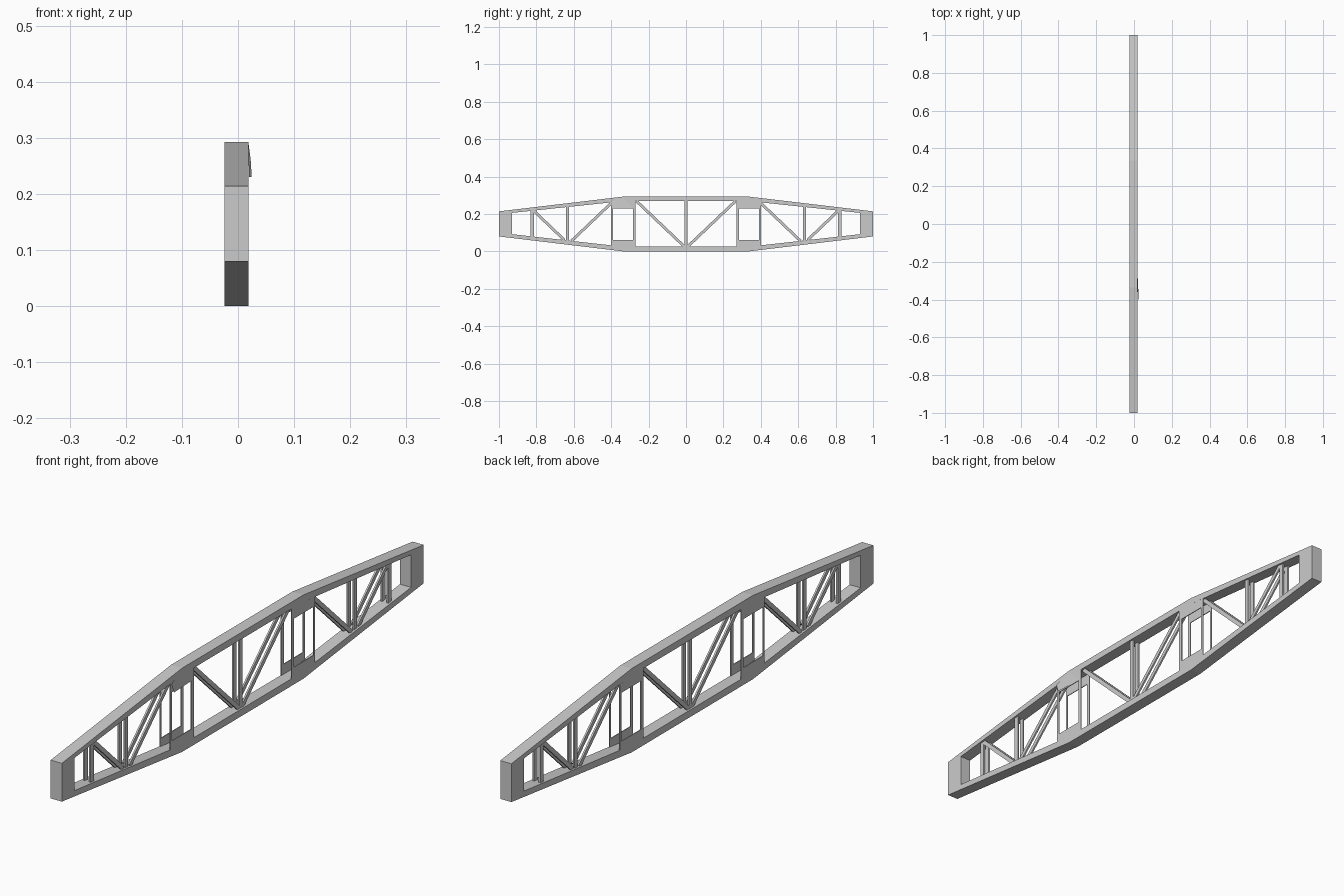
import bpy, bmesh
from mathutils import Vector

if "Cube" in bpy.data.objects:
    bpy.data.objects.remove(bpy.data.objects["Cube"])

X0, X1 = -0.0245, 0.0185          # side faces of the truss
XM = (X0 + X1) / 2


def finish(name, bm):
    bmesh.ops.recalc_face_normals(bm, faces=bm.faces)
    me = bpy.data.meshes.new(name)
    bm.to_mesh(me)
    bm.free()
    ob = bpy.data.objects.new(name, me)
    bpy.context.collection.objects.link(ob)
    return ob


def prism(name, pts, x0, x1):
    """Extrude a (y, z) polygon from x0 to x1."""
    bm = bmesh.new()
    a = [bm.verts.new((x0, y, z)) for y, z in pts]
    b = [bm.verts.new((x1, y, z)) for y, z in pts]
    bm.faces.new(a)
    bm.faces.new(b)
    for i in range(len(pts)):
        j = (i + 1) % len(pts)
        bm.faces.new((a[i], a[j], b[j], b[i]))
    return finish(name, bm)


def ring(name, outer, inner, x0, x1):
    """Extrude the band between two matching (y, z) loops."""
    bm = bmesh.new()
    loops = [[bm.verts.new((x, y, z)) for y, z in lp]
             for x, lp in ((x0, outer), (x1, outer), (x1, inner), (x0, inner))]
    n = len(outer)
    for k in range(4):
        p, q = loops[k], loops[(k + 1) % 4]
        for i in range(n):
            j = (i + 1) % n
            bm.faces.new((p[i], p[j], q[j], q[i]))
    return finish(name, bm)


def outline(end, knee, e_lo, e_hi, k_lo, k_hi):
    return [(-end, e_lo), (-knee, k_lo), (knee, k_lo), (end, e_lo),
            (end, e_hi), (knee, k_hi), (-knee, k_hi), (-end, e_hi)]


def chord_z(y, top):
    """Height slightly inside the chord at position y."""
    t = max(0, (abs(y) - 0.335) / 0.595)
    return 0.275 - 0.063 * t if top else 0.019 + 0.067 * t


# Outer frame: chords and end blocks
ring("chord_frame", outline(1, 0.335, 0.08, 0.214, 0, 0.293),
     outline(0.93, 0.335, 0.092, 0.206, 0.025, 0.269), X0, X1)

# Thin window plates at the knees, on both side faces
g_out = [(0.27, 0.025), (0.335, 0.025), (0.40, 0.032),
         (0.40, 0.262), (0.335, 0.269), (0.27, 0.269)]
g_in = [(0.284, 0.06), (0.335, 0.06), (0.391, 0.06),
        (0.391, 0.23), (0.335, 0.23), (0.284, 0.23)]
for s in (-1, 1):
    for x0, x1 in ((X0, X0 + 0.003), (X1 - 0.003, X1)):
        ring("knee_plate", [(s * y, z) for y, z in g_out],
             [(s * y, z) for y, z in g_in], x0, x1)


def bar(name, p, q, w):
    """Paired thin web plates along a line from p to q."""
    p, q = Vector(p), Vector(q)
    d = (q - p).normalized()
    n = Vector((-d.y, d.x)) * w / 2
    for s in (-1, 1):
        c = XM + s * 0.0117
        prism(name, [p + n, q + n, q - n, p - n], c - 0.003, c + 0.003)


# Web posts
for y in (-0.822, -0.633, 0, 0.633, 0.822):
    bar("web_post", (y, chord_z(y, False)), (y, chord_z(y, True)), 0.017)

# Web diagonals: (bottom y, top y), mirrored
for s in (-1, 1):
    for yb, yt in ((0.008, 0.265), (0.612, 0.395), (0.65, 0.815)):
        bar("web_diagonal", (s * yb, chord_z(yb, False) + 0.006),
            (s * yt, chord_z(yt, True) - 0.006), 0.015)

# Bent flap peeling off one knee plate
bm = bmesh.new()
flap = [(X1, -0.34, 0.292), (0.0225, -0.40, 0.262),
        (0.0245, -0.388, 0.23), (X1 + 0.001, -0.28, 0.23)]
vs = [bm.verts.new(v) for v in flap]
bm.faces.new((vs[0], vs[1], vs[2]))
bm.faces.new((vs[0], vs[2], vs[3]))
finish("bent_flap", bm)
